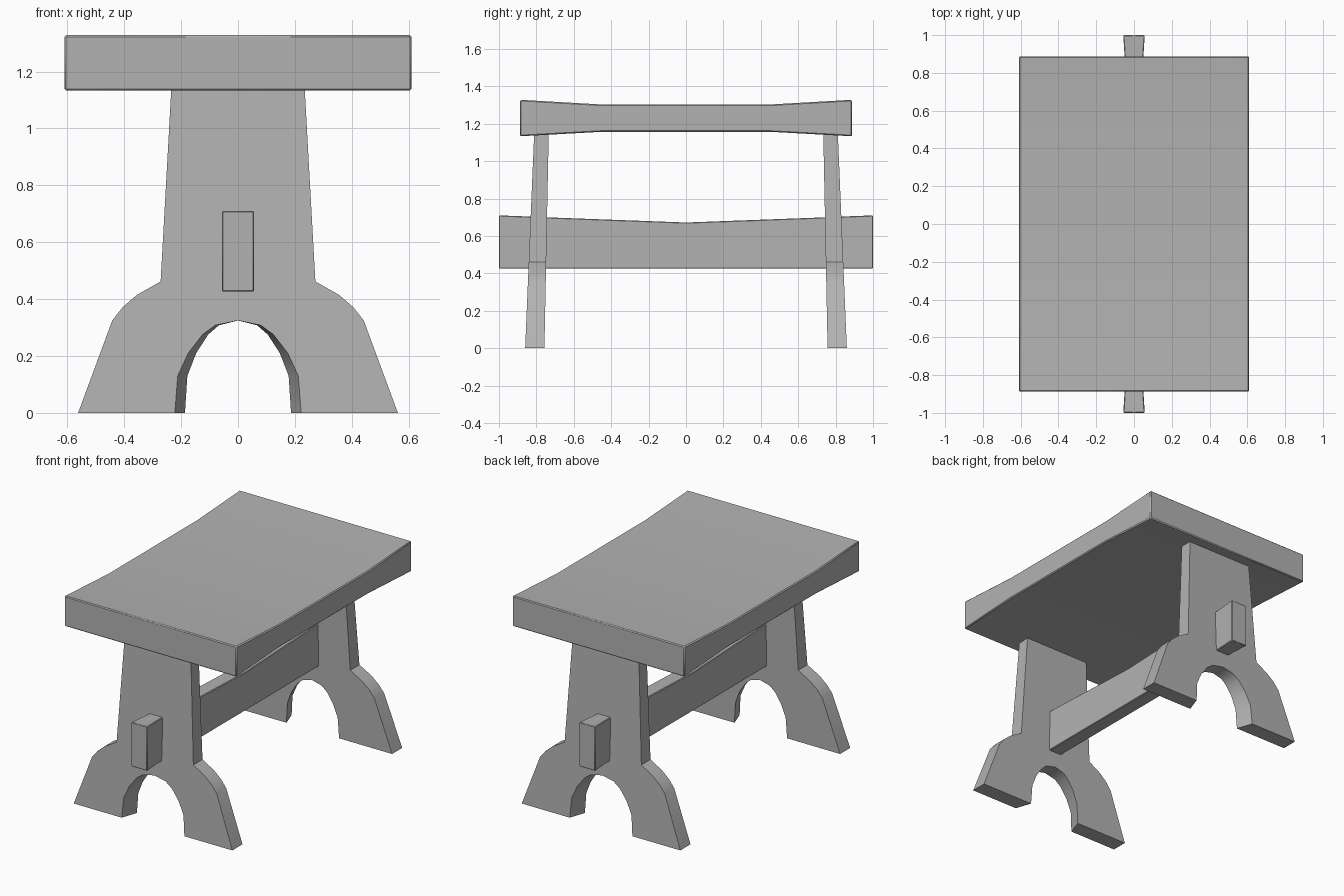
import bpy
import bmesh
import math

cube = bpy.data.objects.get("Cube")
if cube:
    bpy.data.objects.remove(cube, do_unlink=True)

grey = bpy.data.materials.new("plain_grey")
grey.use_nodes = True
grey.diffuse_color = (0.45, 0.45, 0.45, 1)
bsdf = next(n for n in grey.node_tree.nodes if n.type == 'BSDF_PRINCIPLED')
bsdf.inputs["Base Color"].default_value = (0.45, 0.45, 0.45, 1)
bsdf.inputs["Roughness"].default_value = 0.8


def loft(name, rings, bevel=0):
    """Join matching closed rings of points and cap both ends."""
    bm = bmesh.new()
    loops = [[bm.verts.new(p) for p in ring] for ring in rings]
    for a, b in zip(loops, loops[1:]):
        for i in range(len(a)):
            j = (i + 1) % len(a)
            bm.faces.new((a[i], a[j], b[j], b[i]))
    bm.faces.new(loops[0][::-1])
    bm.faces.new(loops[-1])
    bmesh.ops.recalc_face_normals(bm, faces=bm.faces)
    mesh = bpy.data.meshes.new(name)
    bm.to_mesh(mesh)
    bm.free()
    mesh.materials.append(grey)
    obj = bpy.data.objects.new(name, mesh)
    bpy.context.collection.objects.link(obj)
    if bevel:
        mod = obj.modifiers.new("soft_edges", 'BEVEL')
        mod.width = bevel
        mod.segments = 1
        mod.limit_method = 'ANGLE'
        mod.angle_limit = math.radians(40)
    bpy.ops.object.select_all(action='DESELECT')
    obj.select_set(True)
    bpy.context.view_layer.objects.active = obj
    bpy.ops.object.shade_smooth_by_angle(angle=math.radians(30))
    return obj


def beam(name, stations, bevel):
    """Beam along y; each station is (y, half width, bottom, top)."""
    rings = [[(-w, y, lo), (w, y, lo), (w, y, hi), (-w, y, hi)]
             for y, w, lo, hi in stations]
    return loft(name, rings, bevel)


def both_ends(half):
    return [(-y, w, lo, hi) for y, w, lo, hi in half] + half[::-1]


# Dished top slab
beam("tabletop", both_ends([(0.887, 0.61, 1.133, 1.328),
                            (0.45, 0.61, 1.157, 1.303)]), 0.006)

# Stretcher passing through both legs
beam("stretcher", both_ends([(1.0, 0.057, 0.426, 0.71),
                             (0.89, 0.05, 0.426, 0.706),
                             (0.78, 0.047, 0.426, 0.701)])[:3]
     + [(0, 0.047, 0.426, 0.672)]
     + both_ends([(1.0, 0.057, 0.426, 0.71),
                  (0.89, 0.05, 0.426, 0.706),
                  (0.78, 0.047, 0.426, 0.701)])[3:], 0.004)

# Trestle legs: outer half outline and arch, mirrored in x
SIDE = [(0.562, 0), (0.442, 0.325), (0.405, 0.372), (0.355, 0.415),
        (0.272, 0.462), (0.234, 1.148)]
ARCH = [(0.222, 0), (0.212, 0.13), (0.175, 0.21), (0.125, 0.275),
        (0.08, 0.308)]


def leg_ring(sign, start, lean, arch_scale):
    half = SIDE[::-1] + [(x * arch_scale, z) for x, z in ARCH]
    outline = half + [(0, 0.325)] + [(-x, z) for x, z in half[::-1]]
    return [(x, sign * (start - lean * z), z) for x, z in outline]


for name, sign in (("front_leg", -1), ("back_leg", 1)):
    loft(name, [leg_ring(sign, 0.86, 0.042, 1),
                leg_ring(sign, 0.757, 0.02, 0.84)])
